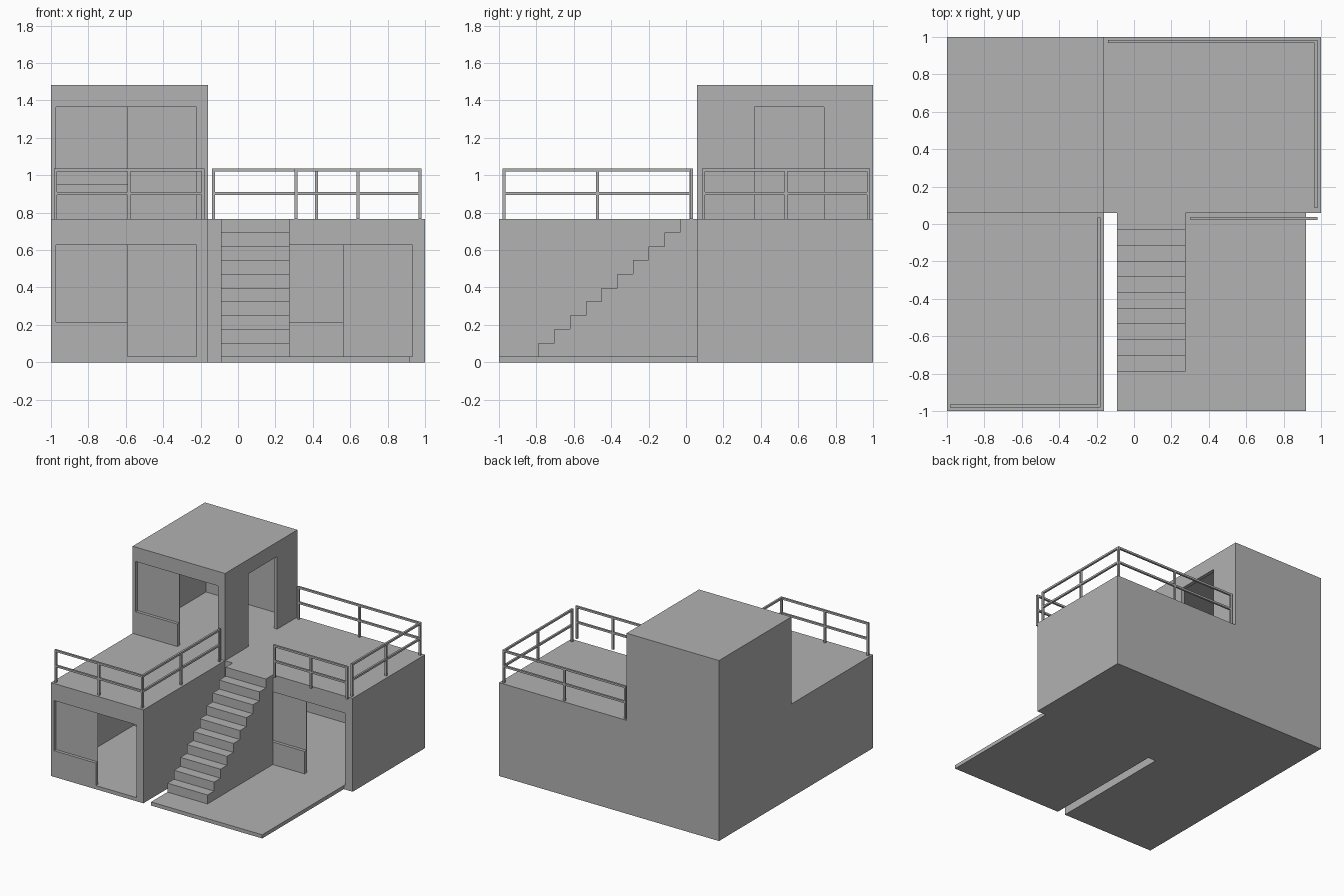
import bpy
import bmesh

cube = bpy.data.objects.get("Cube")
if cube:
    bpy.data.objects.remove(cube, do_unlink=True)

concrete = bpy.data.materials.new("concrete_grey")
concrete.use_nodes = True
GREY = (0.445, 0.445, 0.445, 1)
concrete.diffuse_color = GREY
concrete.node_tree.nodes["Principled BSDF"].inputs["Base Color"].default_value = GREY

WALL = 0.03        # wall, floor and roof thickness
MID = 0.06         # line between front and back halves
ROOF = 0.767       # terrace level
TOP = 1.483        # top of upper room
BAR = 0.016        # railing bar size
DOOR_H, SILL_H = 0.597, 0.185


def add_box(bm, x, y, z):
    verts = bmesh.ops.create_cube(bm, size=1)["verts"]
    for v in verts:
        v.co = [lo + (c + 0.5) * (hi - lo) for c, (lo, hi) in zip(v.co, (x, y, z))]


def make_object(name, bm):
    bmesh.ops.recalc_face_normals(bm, faces=bm.faces)
    mesh = bpy.data.meshes.new(name)
    bm.to_mesh(mesh)
    bm.free()
    mesh.materials.append(concrete)
    obj = bpy.data.objects.new(name, mesh)
    bpy.context.collection.objects.link(obj)
    return obj


def box(name, x, y, z):
    bm = bmesh.new()
    add_box(bm, x, y, z)
    return make_object(name, bm)


def cut(obj, x, y, z):
    """Cut a box out of an object."""
    cutter = box("cutter", x, y, z)
    cutter.hide_render = True
    mod = obj.modifiers.new("cut", "BOOLEAN")
    mod.operation = "DIFFERENCE"
    mod.solver = "EXACT"
    mod.object = cutter
    deps = bpy.context.evaluated_depsgraph_get()
    result = bpy.data.meshes.new_from_object(obj.evaluated_get(deps))
    obj.modifiers.clear()
    obj.data = result
    bpy.data.objects.remove(cutter, do_unlink=True)


def room(name, x, y, z, floor, door):
    """Hollow room with a front doorway and a shallow window panel beside it."""
    obj = box(name, x, y, z)
    bottom = floor if floor > z[0] else floor - 0.1
    cut(obj, (x[0] + WALL, x[1] - WALL), (y[0] + WALL, y[1] - WALL), (bottom, z[1] - WALL))
    cut(obj, door, (y[0] - 0.1, y[0] + 0.1), (bottom, floor + DOOR_H))
    cut(obj, (door[0] - 0.38, door[0] + 0.02), (y[0] - 0.1, y[0] + WALL - 0.005),
        (floor + SILL_H, floor + DOOR_H))
    return obj


# Rooms
LEFT_X = (-1, -0.16)
room("front_room", LEFT_X, (-1, MID), (0, ROOF), WALL, (-0.592, -0.223))
room("back_room", (-1, 1), (MID, 1), (0, ROOF), WALL, (0.563, 0.932))
upper = room("upper_room", LEFT_X, (MID, 1), (ROOF, TOP), ROOF, (-0.592, -0.223))
# Side doorway onto the terrace
cut(upper, (-0.26, -0.06), (0.366, 0.738), (ROOF - 0.1, ROOF + DOOR_H))

# Courtyard slab
box("courtyard_slab", (-0.09, 0.92), (-1, MID), (0, WALL))

# Solid staircase: extruded stepped profile
STEPS, RUN, START = 10, 0.0841, -0.788
rise = (ROOF - WALL) / STEPS
profile = [(START, WALL)]
for i in range(STEPS):
    profile.append((START + i * RUN, WALL + (i + 1) * rise))
    end = MID if i == STEPS - 1 else START + (i + 1) * RUN
    profile.append((end, WALL + (i + 1) * rise))
profile.append((MID, WALL))
bm = bmesh.new()
side = bm.faces.new([bm.verts.new((-0.09, y, z)) for y, z in profile])
ext = bmesh.ops.extrude_face_region(bm, geom=[side], use_keep_orig=True)
for v in ext["geom"]:
    if isinstance(v, bmesh.types.BMVert):
        v.co.x = 0.275
make_object("staircase", bm)


# Railings: two bars and three posts each
def railing(name, axis, span, across):
    bm = bmesh.new()

    def bar(along, z):
        line = (across - BAR / 2, across + BAR / 2)
        add_box(bm, *((along, line) if axis == "x" else (line, along)), z)

    lo, hi = span
    for top in (0.91, 1.035):
        bar(span, (top - BAR, top))
    for start in (lo, (lo + hi - BAR) / 2, hi - BAR):
        bar((start, start + BAR), (ROOF, 1.035))
    return make_object(name, bm)


railing("front_terrace_front_railing", "x", (-0.983, -0.18), -0.972)
railing("front_terrace_side_railing", "y", (-0.98, 0.035), -0.188)
railing("back_terrace_rear_railing", "x", (-0.14, 0.98), 0.977)
railing("back_terrace_side_railing", "y", (0.085, 0.985), 0.972)
railing("back_terrace_front_railing", "x", (0.303, 0.98), 0.03)
